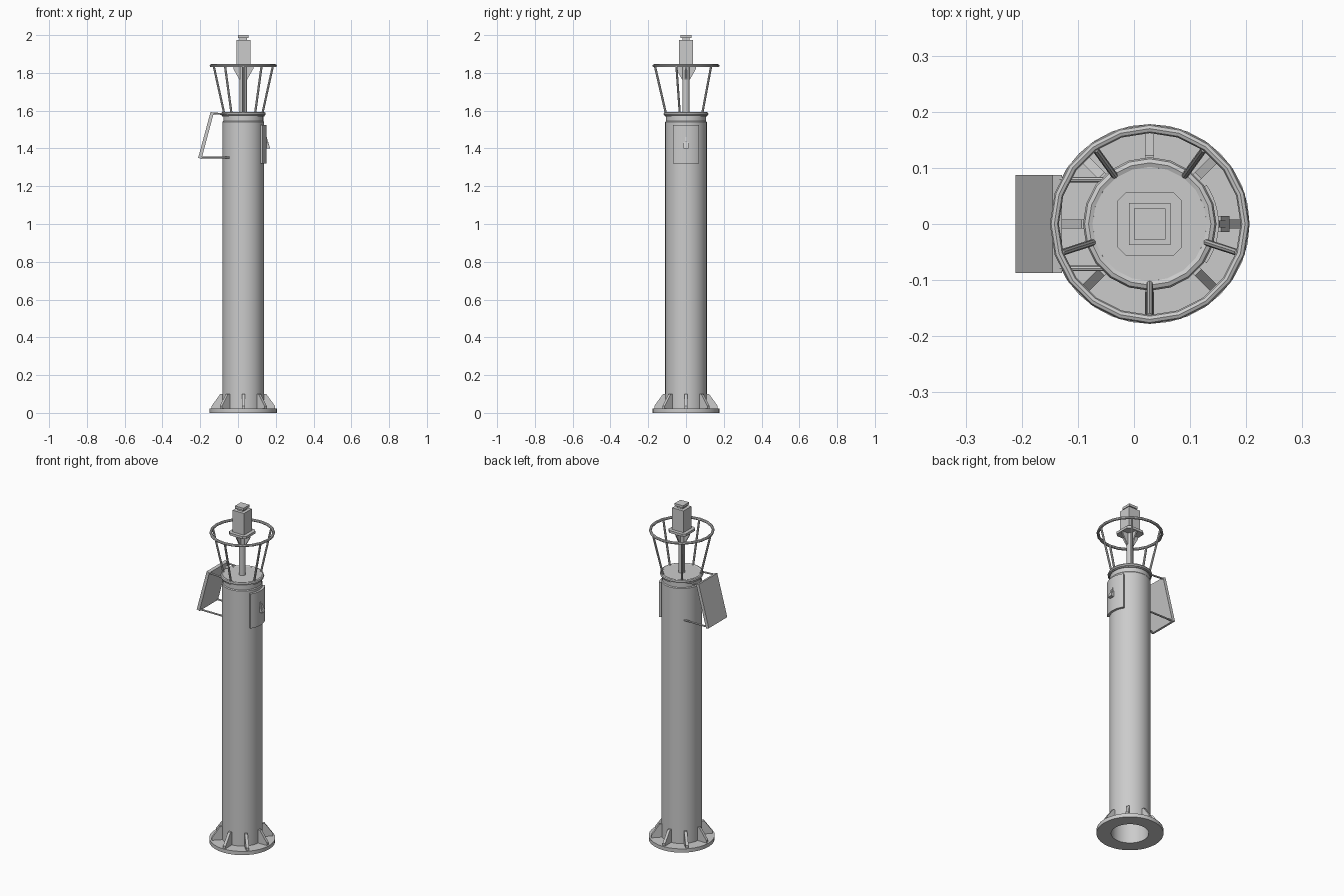
import bpy, bmesh
from math import sin, cos, pi, radians
from mathutils import Vector, Matrix

if "Cube" in bpy.data.objects:
    bpy.data.objects.remove(bpy.data.objects["Cube"])

CX = 0.028  # column axis


def make(name, verts, faces, smooth=False):
    me = bpy.data.meshes.new(name)
    me.from_pydata([tuple(v) for v in verts], [], faces)
    bm = bmesh.new()
    bm.from_mesh(me)
    bmesh.ops.recalc_face_normals(bm, faces=bm.faces)
    bm.to_mesh(me)
    bm.free()
    ob = bpy.data.objects.new(name, me)
    bpy.context.collection.objects.link(ob)
    if smooth:
        bpy.ops.object.select_all(action='DESELECT')
        ob.select_set(True)
        bpy.context.view_layer.objects.active = ob
        bpy.ops.object.shade_smooth_by_angle(angle=radians(35))
    return ob


def lathe(name, profile, n=32, closed=False):
    """Spin an (r, z) profile round the column axis."""
    m = len(profile)
    verts = [(CX + r * cos(2 * pi * i / n), r * sin(2 * pi * i / n), z)
             for i in range(n) for r, z in profile]
    faces = [(i * m + j, (i + 1) % n * m + j, (i + 1) % n * m + (j + 1) % m, i * m + (j + 1) % m)
             for i in range(n) for j in range(m if closed else m - 1)]
    if not closed:
        faces += [[i * m + j for i in range(n)] for j in (0, m - 1)]
    return make(name, verts, faces, True)


def ring(name, r, z, minor, n=20, k=8):
    return lathe(name, [(r + minor * cos(2 * pi * a / k), z + minor * sin(2 * pi * a / k))
                        for a in range(k)], n, True)


def prism(name, outline, half, angle=0, origin=(CX, 0, 0)):
    """Extrude a radial (r, z) outline sideways, then turn it about z."""
    m = len(outline)
    mat = Matrix.Translation(origin) @ Matrix.Rotation(angle, 4, 'Z')
    verts = [mat @ Vector((r, s * half, z)) for s in (-1, 1) for r, z in outline]
    faces = [list(range(m)), list(range(m, 2 * m))]
    faces += [(j, (j + 1) % m, m + (j + 1) % m, m + j) for j in range(m)]
    return make(name, verts, faces)


def box(name, half, z0, z1):
    return prism(name, [(-half, z0), (half, z0), (half, z1), (-half, z1)], half)


def rod(name, a, b, r, n=8):
    a, b = Vector(a), Vector(b)
    q = (b - a).to_track_quat('Z', 'Y')
    verts = [p + q @ Vector((r * cos(2 * pi * i / n), r * sin(2 * pi * i / n), 0))
             for p in (a, b) for i in range(n)]
    faces = [(i, (i + 1) % n, n + (i + 1) % n, n + i) for i in range(n)]
    faces += [list(range(n)), list(range(n, 2 * n))]
    return make(name, verts, faces, True)


# Base flange with open centre, and its gussets
lathe("base_flange", [(0.10, 0), (0.178, 0), (0.178, 0.022), (0.10, 0.022)], 32, True)
for i in range(8):
    prism(f"base_gusset_{i}", [(0.105, 0.02), (0.168, 0.02), (0.168, 0.036), (0.122, 0.10), (0.105, 0.10)],
          0.008, i * pi / 4)

# Hollow column, narrower neck and lid
lathe("column", [(0.10, 0.01), (0.11, 0.01), (0.11, 1.54), (0.106, 1.545), (0.106, 1.575), (0.10, 1.575)], 32, True)
lathe("column_lid", [(0.112, 1.57), (0.112, 1.59)], 32)
ring("lid_rim", 0.109, 1.583, 0.010)

# Guard cage
ring("cage_ring", 0.170, 1.838, 0.008)
for i in range(5):
    t = radians(54 + 72 * i)
    rod(f"cage_strut_{i}", (CX + 0.107 * cos(t), 0.107 * sin(t), 1.588),
        (CX + 0.165 * cos(t), 0.165 * sin(t), 1.838), 0.006)

# Lantern mast, support gussets and chamfered plate
rod("mast", (CX, 0, 1.585), (CX, 0, 1.835), 0.019, 16)
for i in range(4):
    prism(f"mast_gusset_{i}", [(0.012, 1.765), (0.021, 1.765), (0.053, 1.822), (0.053, 1.834), (0.012, 1.834)],
          0.004, i * pi / 2)
h, c = 0.057, 0.042
corners = [(h, -c), (h, c), (c, h), (-c, h), (-h, c), (-h, -c), (-c, -h), (c, -h)]
make("lantern_plate", [(CX + x, y, z) for z in (1.832, 1.846) for x, y in corners],
     [list(range(8)), list(range(8, 16))] + [(i, (i + 1) % 8, 8 + (i + 1) % 8, 8 + i) for i in range(8)])

# Lantern head
box("lantern_body", 0.037, 1.845, 1.975)
box("lantern_neck", 0.019, 1.974, 1.987)
box("lantern_cap", 0.028, 1.986, 2.0)

# Tilted solar panel and its brackets
prism("solar_panel", [(-0.211, 1.350), (-0.193, 1.345), (-0.128, 1.589), (-0.145, 1.594)], 0.087,
      origin=(0, 0, 0))
for name, s in (("front", -1), ("back", 1)):
    y = s * 0.079
    rod(f"panel_lower_rod_{name}", (-0.197, y, 1.352), (-0.044, y, 1.352), 0.005)
    rod(f"panel_upper_rod_{name}", (-0.138, y, 1.586), (-0.042, y, 1.580), 0.005)

# Curved access door
verts = [(CX + r * cos(a), r * sin(a), z) for a in [-0.6 + 0.1 * i for i in range(13)]
         for r, z in ((0.106, 1.32), (0.123, 1.32), (0.123, 1.525), (0.106, 1.525))]
faces = [(i * 4 + j, i * 4 + 4 + j, i * 4 + 4 + (j + 1) % 4, i * 4 + (j + 1) % 4)
         for i in range(12) for j in range(4)]
make("access_door", verts, faces + [(0, 1, 2, 3), (48, 49, 50, 51)], True)

# Door latch: wedge hood with a narrow spine
prism("door_latch", [(0.120, 1.40), (0.142, 1.40), (0.138, 1.415), (0.127, 1.435), (0.120, 1.435)], 0.014)
prism("door_latch_spine", [(0.120, 1.40), (0.142, 1.40), (0.124, 1.46), (0.120, 1.46)], 0.006)
